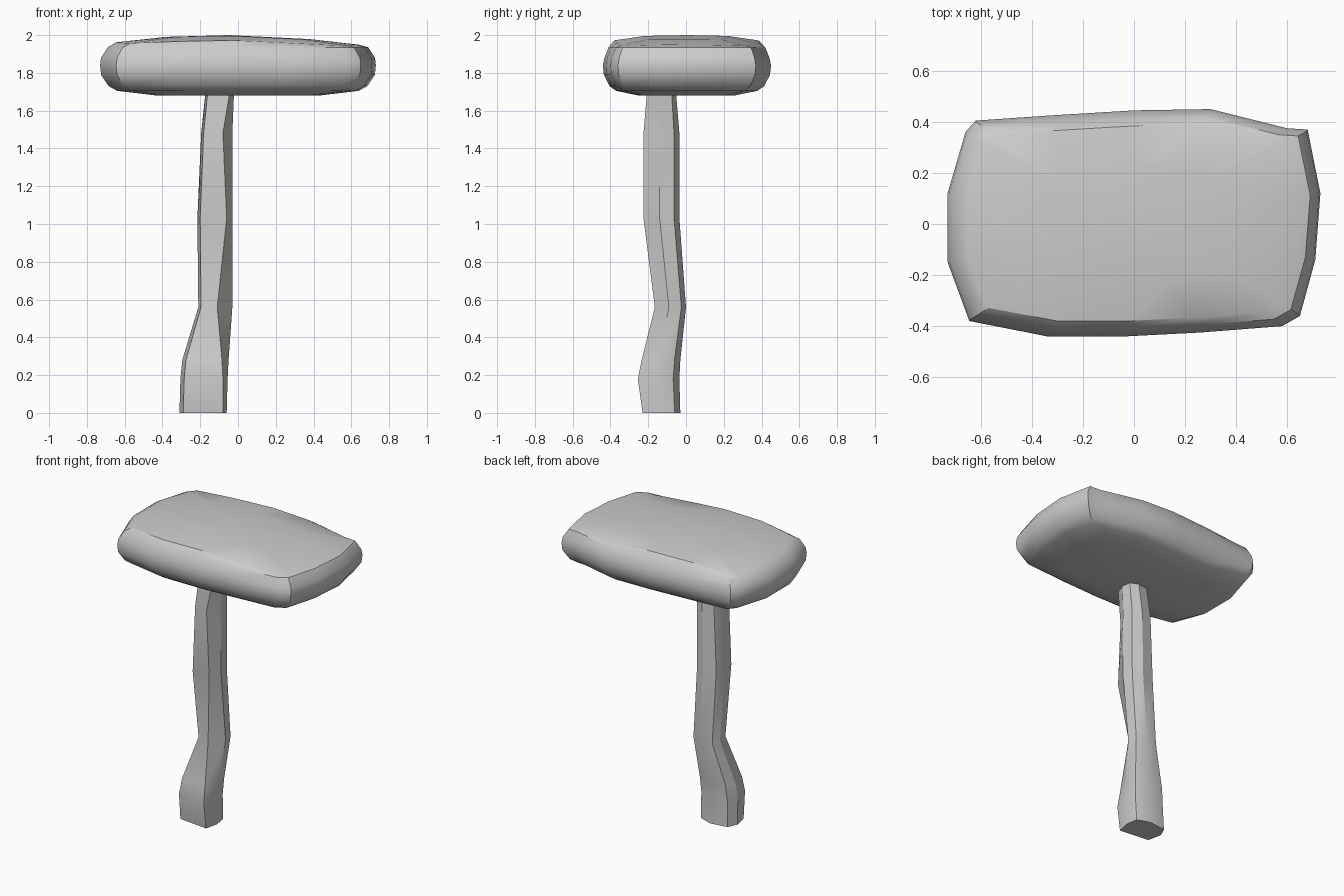
import bpy, bmesh, math

if "Cube" in bpy.data.objects:
    bpy.data.objects.remove(bpy.data.objects["Cube"])


def loft(name, rings, bottom, top, angle):
    """Skin a stack of closed rings; close ends flat (None) or with a fan to a point."""
    bm = bmesh.new()
    rows = [[bm.verts.new(p) for p in r] for r in rings]
    n = len(rows[0])
    for a, b in zip(rows, rows[1:]):
        for i in range(n):
            j = (i + 1) % n
            bm.faces.new((a[i], a[j], b[j], b[i]))
    for row, tip in ((rows[0], bottom), (rows[-1], top)):
        if tip is None:
            bm.faces.new(row)
        else:
            c = bm.verts.new(tip)
            for i in range(n):
                bm.faces.new((row[i], row[(i + 1) % n], c))
    bmesh.ops.recalc_face_normals(bm, faces=bm.faces)
    me = bpy.data.meshes.new(name)
    bm.to_mesh(me)
    bm.free()
    ob = bpy.data.objects.new(name, me)
    bpy.context.collection.objects.link(ob)
    bpy.ops.object.select_all(action='DESELECT')
    ob.select_set(True)
    bpy.context.view_layer.objects.active = ob
    bpy.ops.object.shade_smooth_by_angle(angle=math.radians(angle))
    return ob


# Head: irregular rounded slab, outline counter-clockwise from the left end
outline = [(-.73, -.15), (-.645, -.38), (-.34, -.44), (-.03, -.44), (.26, -.425),
           (.58, -.40), (.65, -.36), (.71, -.14), (.73, .12), (.68, .37), (.60, .375),
           (.30, .45), (0, .445), (-.33, .425), (-.62, .405), (-.66, .36), (-.73, .12)]


def top_z(x, y):
    slope = max(0, x) * .055 + max(0, -x - .2) * .05
    return 2.0 - slope - .09 * y * y


def head_ring(dx, dy, z):
    """Outline pulled in by dx and dy at the ends and sides."""
    r = []
    for x, y in outline:
        px, py = x * (1 - dx / .73), y * (1 - dy / .44)
        r.append((px, py, z(px, py) if callable(z) else z))
    return r


head_rings = [head_ring(.30, .19, 1.68), head_ring(.09, .07, 1.705),
              head_ring(.045, .035, 1.73), head_ring(.005, .005, 1.79),
              head_ring(0, 0, 1.84), head_ring(.005, .008, 1.88),
              head_ring(.04, .03, 1.935),
              head_ring(.085, .06, lambda x, y: top_z(x, y) - .015),
              head_ring(.35, .22, top_z)]
loft("hammer_head", head_rings, (0, 0, 1.68), (-.05, 0, 2.0), 30)

# Handle: crooked faceted shaft; each station is z, x range, y range, front ridge x
stations = [(0, -.31, -.06, -.23, -.03, -.08), (.18, -.305, -.055, -.255, -.035, -.08),
            (.28, -.295, -.05, -.235, -.03, -.085), (.56, -.21, -.03, -.165, 0, -.11),
            (1.03, -.215, -.03, -.225, -.035, -.06), (1.48, -.195, -.03, -.225, -.035, -.08),
            (1.72, -.17, -.02, -.205, -.055, -.04)]
handle_rings = []
for z, x0, x1, y0, y1, ridge in stations:
    w, d = x1 - x0, y1 - y0
    handle_rings.append([(x0 + .08 * w, y0 + .12 * d, z), (ridge, y0, z),
                         (x1, y0 + .45 * d, z), (x1 - .05 * w, y0 + .85 * d, z),
                         (x0 + .6 * w, y1, z), (x0 + .12 * w, y0 + .92 * d, z),
                         (x0, y0 + .6 * d, z)])
loft("handle", handle_rings, None, None, 30)
